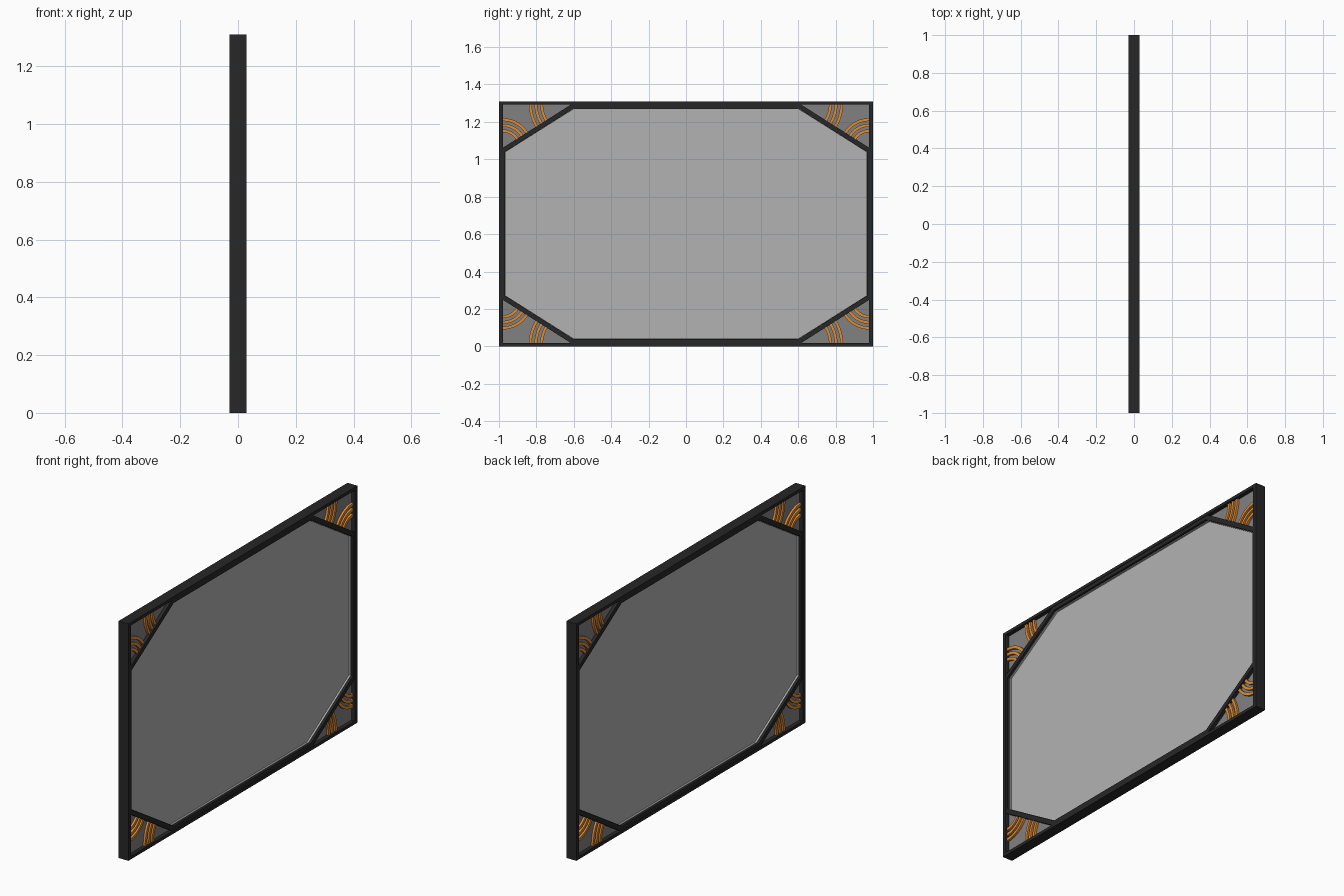
import bpy, bmesh
from math import cos, sin, radians, atan2, pi

if "Cube" in bpy.data.objects:
    bpy.data.objects.remove(bpy.data.objects["Cube"])

ZC = 0.655          # mid height; all parts are laid out around it
Y, Z = 1.0, 0.655   # half width and half height


def material(name, r, g, b):
    m = bpy.data.materials.new(name)
    m.diffuse_color = (r, g, b, 1)
    m.use_nodes = True
    m.node_tree.nodes["Principled BSDF"].inputs["Base Color"].default_value = m.diffuse_color
    return m


DARK = material("dark_frame", 0.02, 0.02, 0.021)
GLASS = material("pane_grey", 0.45, 0.45, 0.45)
PANEL = material("panel_grey", 0.22, 0.22, 0.22)
ORANGE = material("orange", 0.75, 0.27, 0.04)


def finish(name, bm, mat):
    bmesh.ops.recalc_face_normals(bm, faces=bm.faces)
    me = bpy.data.meshes.new(name)
    bm.to_mesh(me)
    bm.free()
    me.materials.append(mat)
    ob = bpy.data.objects.new(name, me)
    bpy.context.collection.objects.link(ob)


def prism(bm, pts, h):
    """Solid between x = -h and x = h from a (y, z) outline."""
    a = [bm.verts.new((-h, y, z + ZC)) for y, z in pts]
    b = [bm.verts.new((h, y, z + ZC)) for y, z in pts]
    bm.faces.new(a)
    bm.faces.new(b)
    for i in range(len(pts)):
        j = (i + 1) % len(pts)
        bm.faces.new((a[i], a[j], b[j], b[i]))


def ring(name, outer, inner, h, mat):
    """Closed frame between two outlines with equal point counts."""
    bm = bmesh.new()
    loops = [[bm.verts.new((x, y, z + ZC)) for y, z in pts]
             for pts, x in ((outer, -h), (outer, h), (inner, h), (inner, -h))]
    n = len(outer)
    for k in range(4):
        p, q = loops[k], loops[(k + 1) % 4]
        for i in range(n):
            j = (i + 1) % n
            bm.faces.new((p[i], p[j], q[j], q[i]))
    finish(name, bm, mat)


def rect(y, z):
    return [(y, z), (-y, z), (-y, -z), (y, -z)]


def octagon(y, z, yc, zc):
    return [(y, zc), (yc, z), (-yc, z), (-y, zc),
            (-y, -zc), (-yc, -z), (yc, -z), (y, -zc)]


# outer rim and the octagonal inner frame
ring("outer_rim", rect(Y, Z), rect(Y - 0.022, Z - 0.017), 0.03, DARK)
opening = octagon(0.967, 0.617, 0.6, 0.385)
ring("octagon_frame", octagon(0.985, 0.642, 0.608, 0.403), opening, 0.027, DARK)

# pane with its light edge strip
ring("pane_edge_strip", opening, octagon(0.964, 0.614, 0.599, 0.384), 0.014, GLASS)
bm = bmesh.new()
prism(bm, octagon(0.966, 0.616, 0.6, 0.385), 0.004)
finish("pane", bm, GLASS)

# corner panels and curved ribs, one set per corner
slope = atan2(0.239, 0.377)
low, side = (0.98, 0.405), (0.605, 0.64)
rib_sets = [(low, (0.092, 0.122, 0.152), pi / 2, pi - slope),
            (side, (0.167, 0.197, 0.227), 0, -slope)]
for sy, vy in ((-1, "left"), (1, "right")):
    for sz, vz in ((-1, "lower"), (1, "upper")):
        bm = bmesh.new()
        prism(bm, [(sy * y, sz * z) for y, z in
                   ((0.985, 0.395), (0.985, 0.645), (0.59, 0.645))], 0.008)
        finish(f"{vz}_{vy}_corner_panel", bm, PANEL)

        bm = bmesh.new()
        for (cy, cz), radii, t0, t1 in rib_sets:
            for r in radii:
                ang = [t0 + (t1 - t0) * i / 10 for i in range(11)]
                arc = [(cy + (r + 0.008) * cos(t), cz + (r + 0.008) * sin(t)) for t in ang]
                arc += [(cy + (r - 0.008) * cos(t), cz + (r - 0.008) * sin(t)) for t in ang[::-1]]
                prism(bm, [(sy * y, sz * z) for y, z in arc], 0.02)
        finish(f"{vz}_{vy}_corner_ribs", bm, ORANGE)
